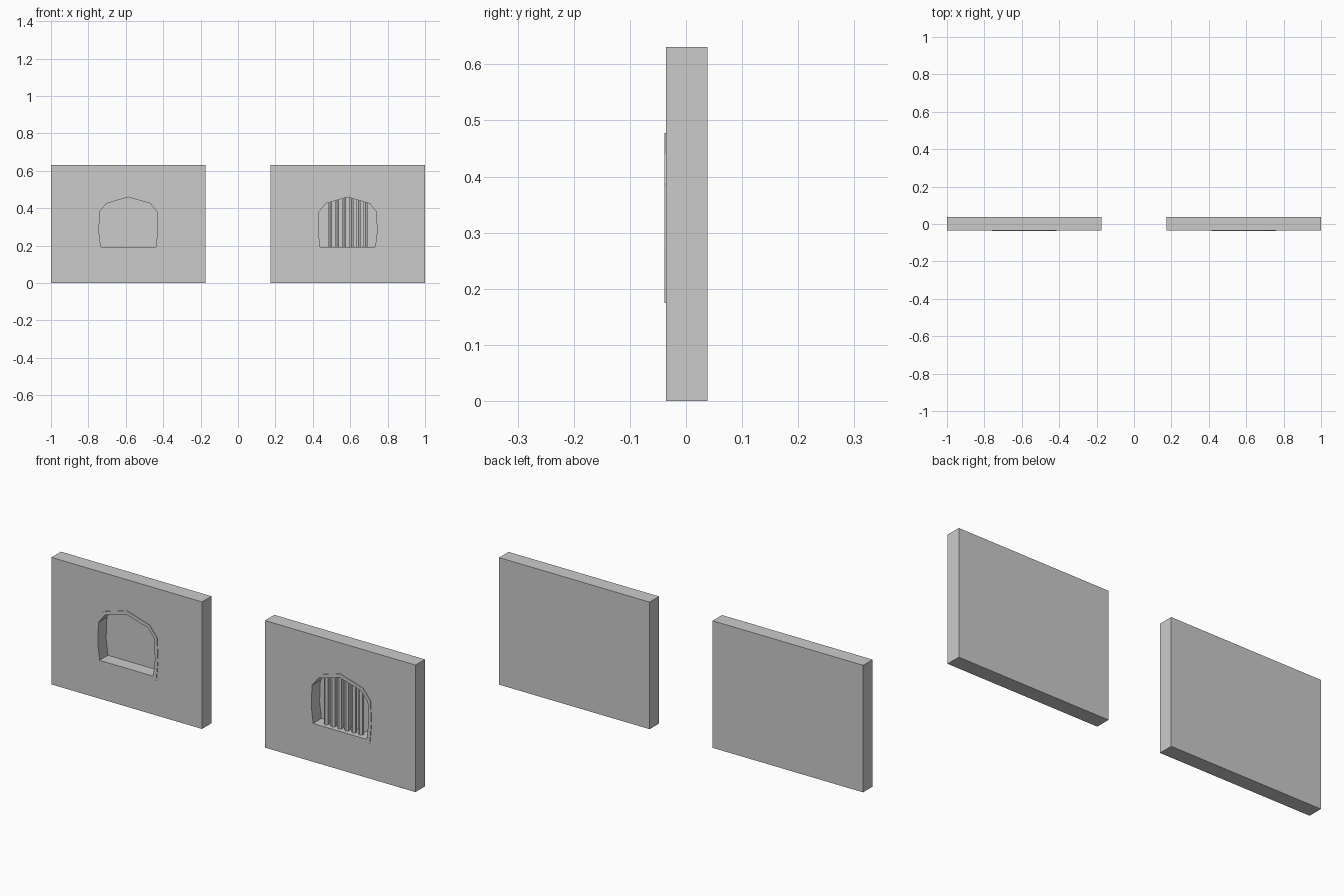
import bpy, bmesh

if "Cube" in bpy.data.objects:
    bpy.data.objects.remove(bpy.data.objects["Cube"])

CX = 0.5865                      # distance of each wall panel from the centre
BACK, FACE, RIM = 0.0385, -0.0355, -0.0385
RECESS = 0.027                   # y of the recess floor
# half profiles of the arched opening and the frame outside it (x, z)
INNER = [(0.147, 0.192), (0.157, 0.275), (0.153, 0.38), (0.117, 0.425), (0, 0.459)]
OUTER = [(0.164, 0.175), (0.173, 0.275), (0.168, 0.387), (0.126, 0.440), (0, 0.478)]


def mirrored(half):
    return half + [(-x, z) for x, z in reversed(half[:-1])]


def finish(name, bm, x):
    bmesh.ops.recalc_face_normals(bm, faces=bm.faces)
    me = bpy.data.meshes.new(name)
    bm.to_mesh(me)
    bm.free()
    ob = bpy.data.objects.new(name, me)
    ob.location.x = x
    bpy.context.collection.objects.link(ob)
    return ob


def prism(name, pts, y0, y1, x):
    bm = bmesh.new()
    a = [bm.verts.new((px, y0, pz)) for px, pz in pts]
    b = [bm.verts.new((px, y1, pz)) for px, pz in pts]
    bm.faces.new(a)
    bm.faces.new(b[::-1])
    for i in range(len(pts)):
        j = (i + 1) % len(pts)
        bm.faces.new((a[i], b[i], b[j], a[j]))
    return finish(name, bm, x)


def frame(name, x):
    bm = bmesh.new()
    loops = [[bm.verts.new((px, y, pz)) for px, pz in mirrored(p)]
             for p, y in ((OUTER, FACE), (OUTER, RIM), (INNER, RIM), (INNER, FACE))]
    n = len(loops[0])
    for a, b in zip(loops, loops[1:]):
        for i in range(n):
            j = (i + 1) % n
            bm.faces.new((a[i], a[j], b[j], b[i]))
    return finish(name, bm, x)


def panel(label, x):
    # wall slab with the arched recess cut from its front
    slab = prism(label + "_wall", [(-0.4135, 0), (0.4135, 0), (0.4135, 0.631), (-0.4135, 0.631)],
                 FACE, BACK, x)
    cutter = prism("recess_cutter", mirrored(INNER), FACE - 0.05, RECESS, x)
    cutter.hide_render = True
    mod = slab.modifiers.new("recess", 'BOOLEAN')
    mod.operation, mod.solver, mod.object = 'DIFFERENCE', 'EXACT', cutter
    bpy.context.view_layer.objects.active = slab
    bpy.ops.object.modifier_apply(modifier=mod.name)
    bpy.data.objects.remove(cutter)
    # thin raised frame
    frame(label + "_window_frame", x)


panel("open_window", -CX)
panel("barred_window", CX)

# window bars reaching up into the arch
for i in range(6):
    dx = (i - 2.5) * 0.038
    top = 0.459 - 0.034 * abs(dx) / 0.117 + 0.004
    bottom = 0.19
    bpy.ops.mesh.primitive_cylinder_add(vertices=6, radius=0.013, depth=top - bottom,
                                        location=(CX + dx, -0.006, (top + bottom) / 2))
    bpy.context.object.name = f"window_bar_{i + 1}"
